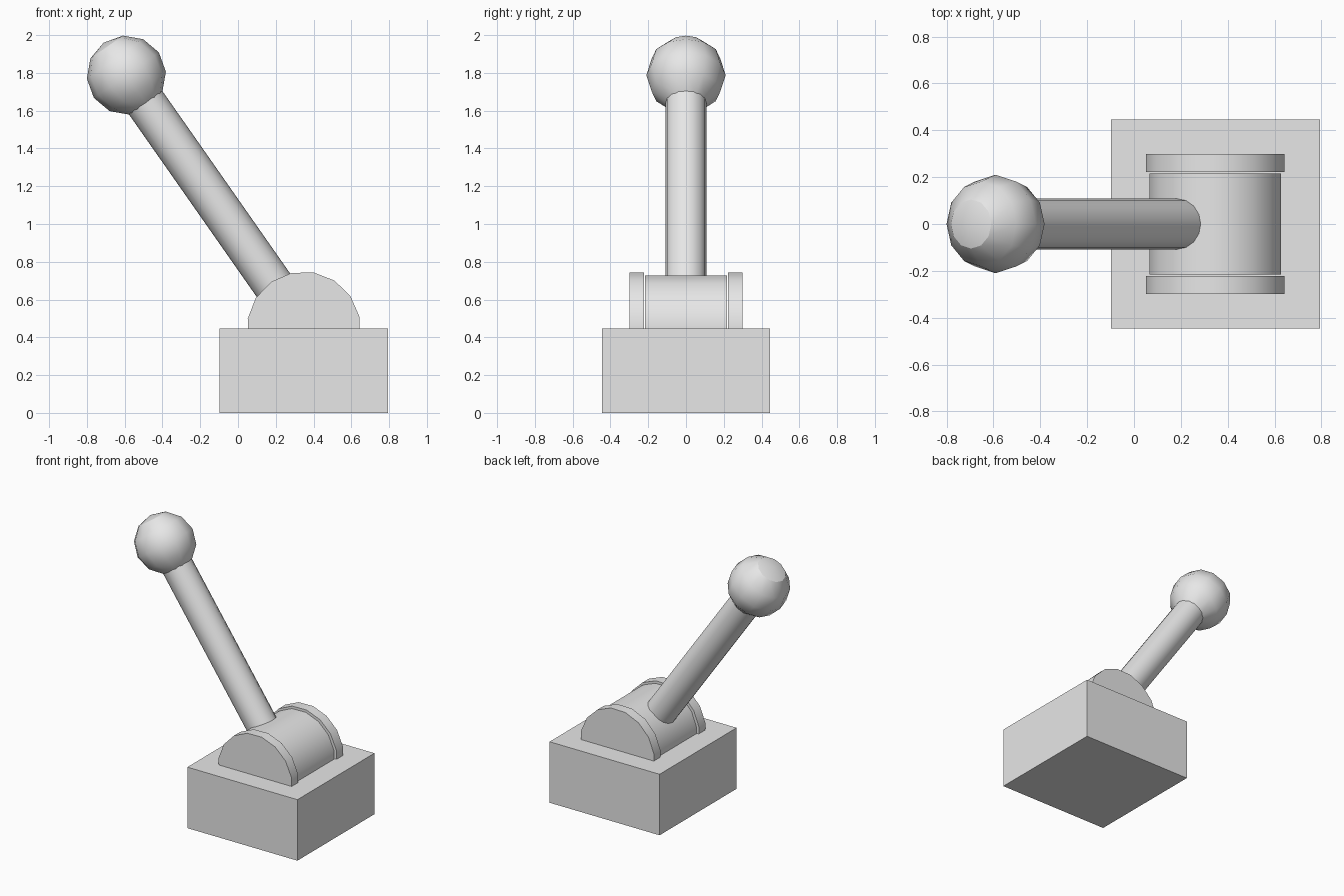
import bpy
import math
from mathutils import Vector

cube = bpy.data.objects.get("Cube")
if cube:
    bpy.data.objects.remove(cube, do_unlink=True)

grey = bpy.data.materials.new("plain_grey")
grey.use_nodes = True
colour = (0.8, 0.8, 0.8, 1)
grey.diffuse_color = colour
grey.node_tree.nodes["Principled BSDF"].inputs["Base Color"].default_value = colour

TILT = math.radians(-35)
PIVOT = Vector((0.348, 0, 0.447))
AXIS = Vector((math.sin(TILT), 0, math.cos(TILT)))
REACH = 1.637


def finish(name, smooth=True):
    ob = bpy.context.object
    ob.name = name
    ob.data.materials.append(grey)
    if smooth:
        bpy.ops.object.shade_smooth_by_angle(angle=math.radians(30))
    return ob


def hinge_drum(name, radius, y_min, y_max):
    """Sixteen-sided drum lying along y, turned with the lever."""
    bpy.ops.mesh.primitive_cylinder_add(
        vertices=16, radius=radius, depth=y_max - y_min,
        location=PIVOT + Vector((0, (y_min + y_max) / 2, 0)))
    ob = finish(name)
    ob.rotation_mode = 'QUATERNION'
    turn = Vector((0, 1, 0)).to_track_quat('Y', 'Z')
    lay = Vector((0, 0, 1)).rotation_difference(Vector((0, 1, 0)))
    turn.rotate(Vector((0, 0, 1)).rotation_difference(AXIS))
    ob.rotation_quaternion = turn @ lay


# Square base block
bpy.ops.mesh.primitive_cube_add(size=1, location=(PIVOT.x, 0, 0.2235))
bpy.context.object.scale = (0.892, 0.892, 0.447)
bpy.ops.object.transform_apply(location=False, rotation=False, scale=True)
finish("base_block", smooth=False)

# Hinge: centre drum with a larger disc on each side
hinge_drum("hinge_drum", 0.286, -0.216, 0.216)
hinge_drum("hinge_disc_front", 0.301, -0.298, -0.223)
hinge_drum("hinge_disc_back", 0.301, 0.223, 0.298)

# Lever arm from the hinge into the ball
bpy.ops.mesh.primitive_cylinder_add(
    vertices=16, radius=0.108, depth=REACH,
    location=PIVOT + AXIS * REACH / 2, rotation=(0, TILT, 0))
finish("lever_arm")

# Faceted ball knob
bpy.ops.mesh.primitive_uv_sphere_add(
    segments=12, ring_count=6, radius=0.21,
    location=PIVOT + AXIS * REACH, rotation=(0, TILT, 0))
finish("ball_knob")
